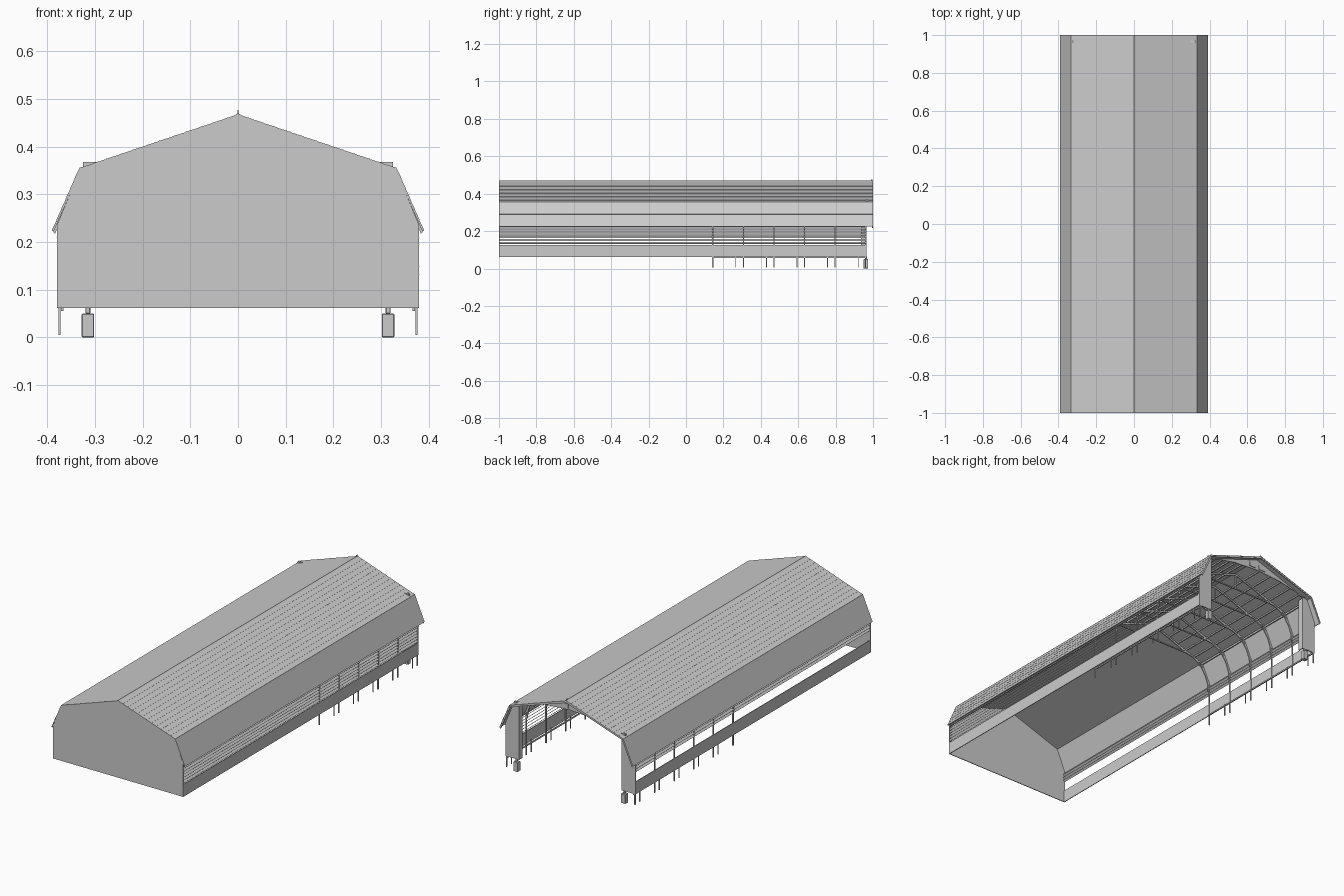
import bpy, bmesh, math
from mathutils import Vector

if "Cube" in bpy.data.objects:
    bpy.data.objects.remove(bpy.data.objects["Cube"], do_unlink=True)

grey = bpy.data.materials.new("light grey")
grey.use_nodes = True
COLOUR = (0.6, 0.6, 0.6, 1)
grey.diffuse_color = COLOUR
grey.node_tree.nodes["Principled BSDF"].inputs["Base Color"].default_value = COLOUR

FRONT, BACK, ROOF_END = -1.0, 0.965, 1.0
EAVE, KNEE, RIDGE = (0.39, 0.225), (0.333, 0.355), (0, 0.468)
FRAMES = [0.143 + 0.1635 * i for i in range(6)]


def finish(name, bm):
    bmesh.ops.recalc_face_normals(bm, faces=bm.faces)
    mesh = bpy.data.meshes.new(name)
    bm.to_mesh(mesh)
    bm.free()
    mesh.materials.append(grey)
    obj = bpy.data.objects.new(name, mesh)
    bpy.context.collection.objects.link(obj)
    return obj


def add_prism(bm, outline, y0, y1):
    """Extrude an (x, z) outline along y."""
    verts = [bm.verts.new((x, y0, z)) for x, z in outline]
    face = bm.faces.new(verts)
    geom = bmesh.ops.extrude_face_region(bm, geom=[face])["geom"]
    moved = [g for g in geom if isinstance(g, bmesh.types.BMVert)]
    bmesh.ops.translate(bm, vec=(0, y1 - y0, 0), verts=moved)


def add_box(bm, x0, x1, y0, y1, z0, z1):
    add_prism(bm, [(x0, z0), (x1, z0), (x1, z1), (x0, z1)], y0, y1)


def add_strip(bm, a, b, thick, y0, y1):
    """Flat bar between two (x, z) points, extruded along y."""
    a, b = Vector(a), Vector(b)
    d = (b - a).normalized() * thick / 2
    n = Vector((-d.y, d.x))
    add_prism(bm, [a + n, b + n, b - n, a - n], y0, y1)


def flip(points, side):
    return [(x * side, z) for x, z in points]


def lapped(a, b, rows, step):
    """Sawtooth line from a (low) to b (high), each course overlapping the next."""
    a, b = Vector(a), Vector(b)
    d = (b - a).normalized()
    out = Vector((d.y, -d.x))
    pts = []
    for i in range(rows):
        pts += [a.lerp(b, i / rows) + out * step, a.lerp(b, (i + 1) / rows)]
    return [tuple(p) for p in pts]


# Roof with lapped courses
for side, label in ((1, "left"), (-1, "right")):
    bm = bmesh.new()
    top = lapped(EAVE, KNEE, 6, 0.0008) + lapped(KNEE, RIDGE, 12, 0.0008)
    under = [(0, 0.463), (0.331, 0.351), (0.386, 0.224)]
    add_prism(bm, flip(top + under, side), FRONT, ROOF_END)
    finish(label + "_roof", bm)

# Ridge cap and its end peak
bm = bmesh.new()
add_prism(bm, [(-0.008, 0.466), (0, 0.4705), (0.008, 0.466), (0, 0.465)], FRONT, ROOF_END)
add_box(bm, -0.001, 0.001, 0.988, 0.996, 0.465, 0.477)
finish("ridge_cap", bm)

# Closed front gable
half = [(0.38, 0.062), (0.38, 0.236), (0.331, 0.352)]
bm = bmesh.new()
add_prism(bm, half + [(0, 0.465)] + flip(half[::-1], -1), FRONT, FRONT + 0.004)
finish("front_wall", bm)

# Back gable around a wide opening
bm = bmesh.new()
knee_half = [(0.331, 0.352), (0.3, 0.352), (0.27, 0.37), (0.15, 0.395)]
add_prism(bm, [(0, 0.464)] + knee_half + [(0, 0.405)] + flip(knee_half[::-1], -1),
          BACK - 0.004, BACK)
for side in (1, -1):
    add_prism(bm, flip(half + [(0.3, 0.352), (0.3, 0.062)], side), BACK - 0.006, BACK)
    # Return of the side panel
    add_box(bm, side * 0.3, side * 0.304, BACK - 0.03, BACK, 0.062, 0.352)
finish("back_wall", bm)

# Fascia boards under the back roof edge
bm = bmesh.new()
for side in (1, -1):
    for a, b in ((EAVE, KNEE), (KNEE, RIDGE)):
        pts = [a, b, (b[0] * 0.985, b[1] - 0.012), (a[0] * 0.985, a[1] - 0.008)]
        add_prism(bm, flip(pts, side), ROOF_END - 0.005, ROOF_END - 0.001)
finish("back_fascia", bm)

# Vent plates in the back gable
bm = bmesh.new()
for x in (-0.03, 0.03):
    add_box(bm, x - 0.02, x + 0.02, BACK, BACK + 0.004, 0.412, 0.435)
finish("gable_vents", bm)

for side, label in ((1, "left"), (-1, "right")):
    # Low solid side wall
    bm = bmesh.new()
    add_box(bm, side * 0.376, side * 0.38, FRONT, BACK, 0.062, 0.127)
    finish(label + "_side_wall", bm)

    # Louvre blades between wall and eave
    bm = bmesh.new()
    for i in range(6):
        z = 0.132 + i * 0.0155
        if side > 0 or z > 0.17:
            add_strip(bm, (side * 0.38, z), (side * 0.37, z + 0.009), 0.0018, FRONT, BACK)
    add_box(bm, side * 0.374, side * 0.38, FRONT, BACK, 0.222, 0.228)
    finish(label + "_louvres", bm)

    # Posts through the gap, with legs to the ground
    bm = bmesh.new()
    for y in FRAMES:
        add_box(bm, side * 0.372, side * 0.377, y - 0.003, y + 0.003, 0.005, 0.24)
    for y in FRAMES[1:]:
        add_box(bm, side * 0.372, side * 0.376, y - 0.042, y - 0.038, 0.005, 0.07)
    finish(label + "_posts", bm)

    # Sill rail along the foot of the posts
    bm = bmesh.new()
    add_box(bm, side * 0.366, side * 0.371, FRAMES[0], BACK, 0.055, 0.062)
    finish(label + "_sill_rail", bm)

    # Pier block at the open end
    bm = bmesh.new()
    add_box(bm, side * 0.302, side * 0.328, 0.95, 0.974, 0.0, 0.05)
    add_box(bm, side * 0.31, side * 0.32, 0.957, 0.967, 0.05, 0.064)
    pier = finish(label + "_pier", bm)
    bevel = pier.modifiers.new("chamfer", "BEVEL")
    bevel.width, bevel.segments = 0.0015, 1

    # Bracket that breaks through the roof at the knee
    bm = bmesh.new()
    add_box(bm, side * 0.285, side * 0.325, 0.962, 0.972, 0.357, 0.368)
    finish(label + "_knee_bracket", bm)

    # Purlins under the framed half
    bm = bmesh.new()
    for k in range(1, 6):
        p = Vector(KNEE).lerp(Vector(RIDGE), k / 6)
        add_box(bm, side * (p.x - 0.003), side * (p.x + 0.003),
                FRAMES[0], BACK, p.y - 0.013, p.y - 0.006)
    add_box(bm, side * 0.322, side * 0.328, FRAMES[0], BACK, 0.335, 0.345)
    finish(label + "_purlins", bm)

# Arched frames
bm = bmesh.new()
for y in FRAMES[:-1]:
    y0, y1 = y - 0.003, y + 0.003
    for side in (1, -1):
        chain = flip([(0.374, 0.235), (0.325, 0.343), (0, 0.452)], side)
        for a, b in zip(chain, chain[1:]):
            add_strip(bm, a, b, 0.008, y0, y1)
        # Curved brace from post to rafter
        arc = [(side * (0.22 + 0.15 * math.cos(t)), 0.2 + 0.17 * math.sin(t))
               for t in (math.radians(a) for a in range(0, 91, 15))]
        for a, b in zip(arc, arc[1:]):
            add_strip(bm, a, b, 0.005, y0, y1)
        # Web strut
        add_strip(bm, (side * 0.22, 0.37), (side * 0.12, 0.41), 0.004, y0, y1)
    add_box(bm, -0.22, 0.22, y0, y1, 0.367, 0.373)
    add_box(bm, -0.003, 0.003, y0, y1, 0.37, 0.452)
finish("arched_frames", bm)
